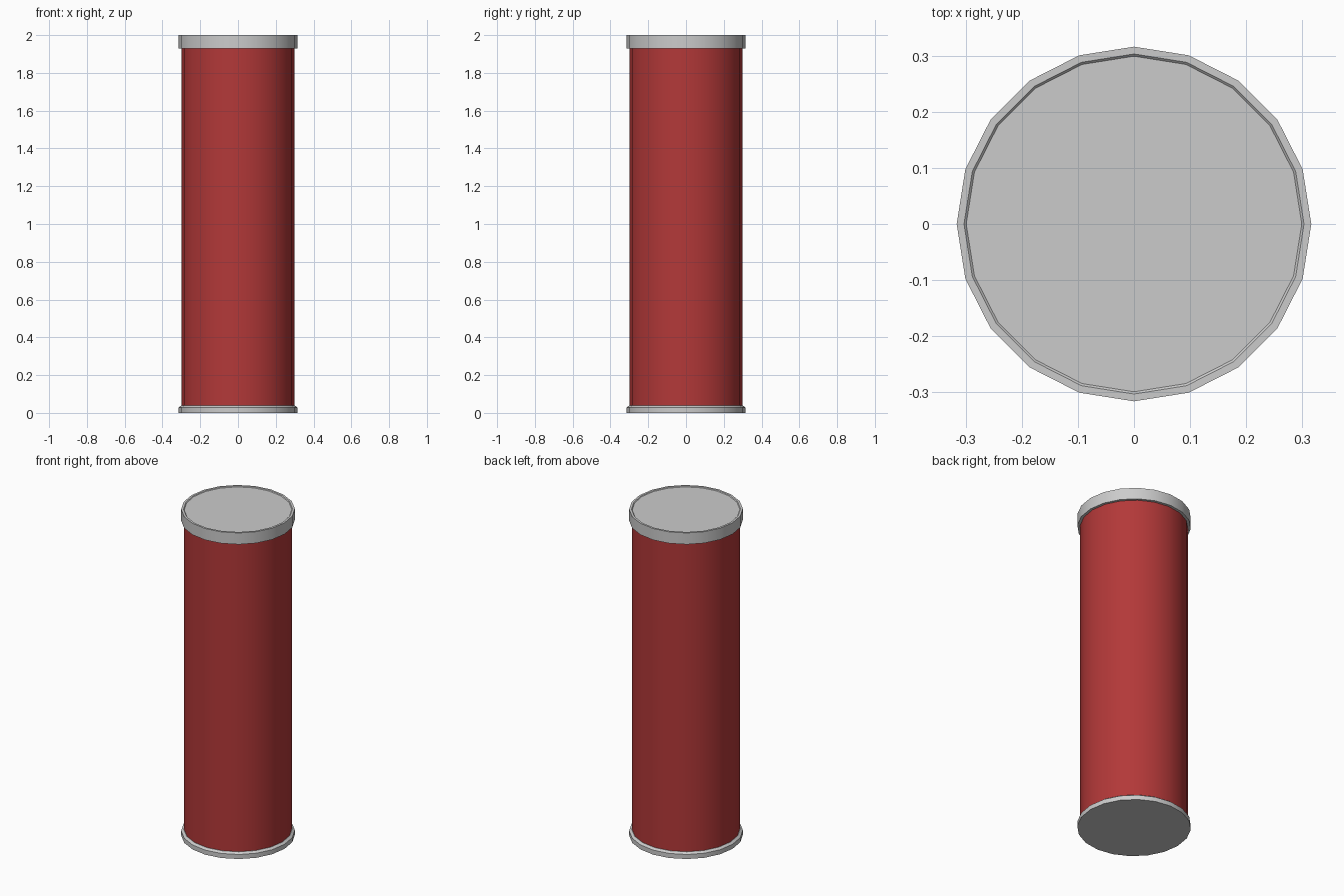
import bpy, bmesh
from math import cos, sin, tau, radians

if "Cube" in bpy.data.objects:
    bpy.data.objects.remove(bpy.data.objects["Cube"])

SIDES = 20


def lathe(name, profile, color=None):
    """Closed solid from (radius, z) points, listed bottom to top."""
    bm = bmesh.new()
    rings = [[bm.verts.new((r * cos(tau * i / SIDES), r * sin(tau * i / SIDES), z))
              for i in range(SIDES)] for r, z in profile]
    for a, b in zip(rings, rings[1:]):
        for i in range(SIDES):
            j = (i + 1) % SIDES
            bm.faces.new((a[i], a[j], b[j], b[i]))
    bm.faces.new(rings[0][::-1])
    bm.faces.new(rings[-1])
    mesh = bpy.data.meshes.new(name)
    bm.to_mesh(mesh)
    bm.free()
    obj = bpy.data.objects.new(name, mesh)
    bpy.context.collection.objects.link(obj)
    if color:
        mat = bpy.data.materials.new(name + "_paint")
        mat.diffuse_color = color
        mat.use_nodes = True
        mat.node_tree.nodes["Principled BSDF"].inputs["Base Color"].default_value = mat.diffuse_color
        mesh.materials.append(mat)
    bpy.ops.object.select_all(action='DESELECT')
    obj.select_set(True)
    bpy.context.view_layer.objects.active = obj
    bpy.ops.object.shade_smooth_by_angle(angle=radians(30))
    return obj


# Bottom rim with a sloped upper edge
lathe("base_rim", [(0.316, 0.0), (0.316, 0.028), (0.302, 0.038)])

# Red tube
lathe("tube_body", [(0.30, 0.03), (0.30, 1.94)], (0.45, 0.04, 0.04, 1))

# Lid with a very shallow recessed top panel
lathe("lid", [(0.316, 1.93), (0.316, 2.0), (0.303, 2.0), (0.299, 1.996)])
